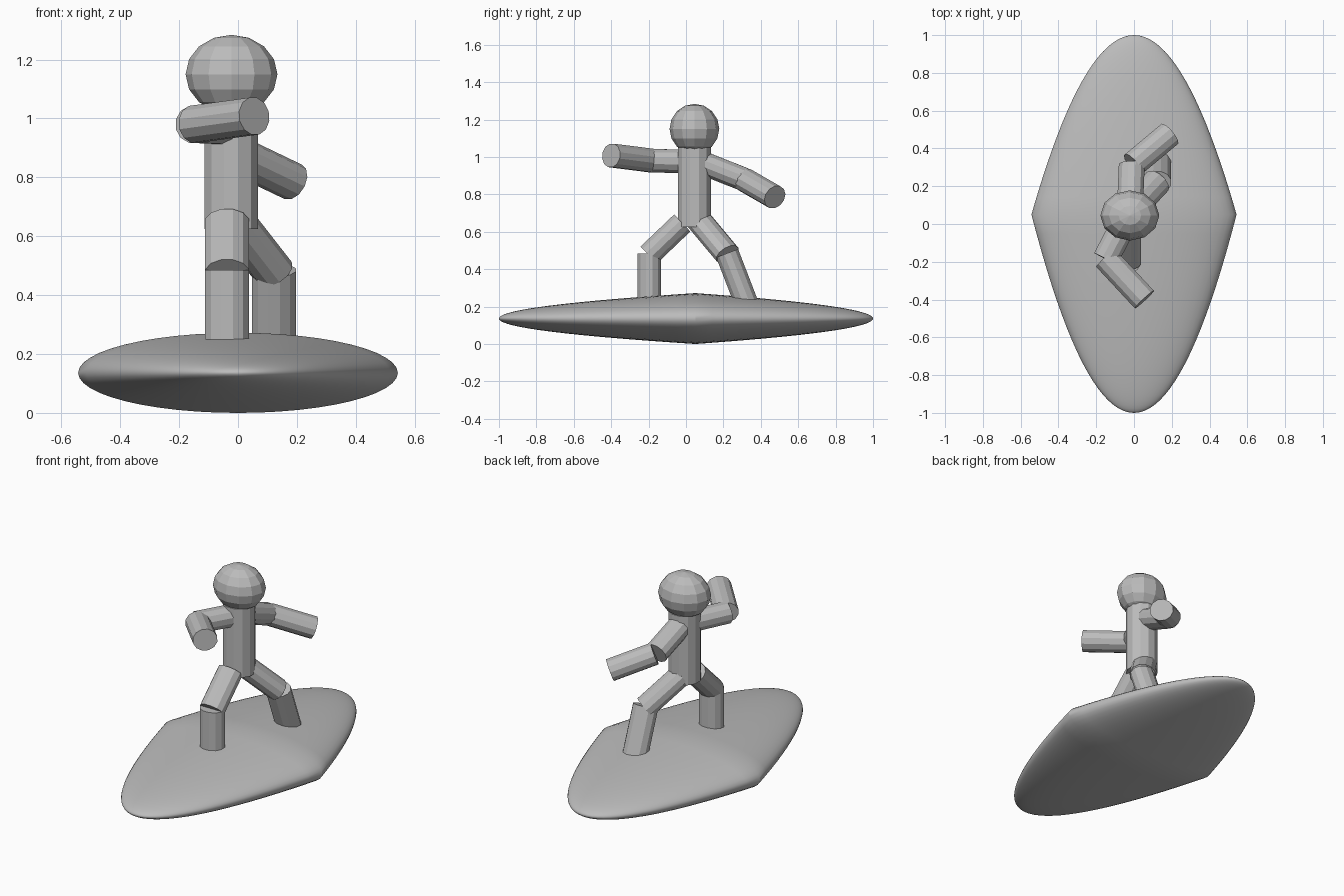
import bpy, bmesh, math
from mathutils import Vector

cube = bpy.data.objects.get("Cube")
if cube:
    bpy.data.objects.remove(cube, do_unlink=True)

grey = bpy.data.materials.new("plain grey")
grey.use_nodes = True
GREY = (0.5, 0.5, 0.5, 1)
grey.diffuse_color = GREY
grey.node_tree.nodes["Principled BSDF"].inputs["Base Color"].default_value = GREY


def finish(bm, name, angle=None):
    bmesh.ops.recalc_face_normals(bm, faces=bm.faces)
    mesh = bpy.data.meshes.new(name)
    bm.to_mesh(mesh)
    bm.free()
    mesh.materials.append(grey)
    obj = bpy.data.objects.new(name, mesh)
    bpy.context.collection.objects.link(obj)
    if angle:
        bpy.ops.object.select_all(action='DESELECT')
        obj.select_set(True)
        bpy.context.view_layer.objects.active = obj
        bpy.ops.object.shade_smooth_by_angle(angle=math.radians(angle))
    return obj


def limb(name, start, end, wide, deep, sides=12):
    """Capped tube with an oval section; 'wide' is its horizontal radius."""
    a, b = Vector(start), Vector(end)
    axis = (b - a).normalized()
    across = axis.cross(Vector((0, 0, 1)))
    across = across.normalized() if across.length > 0.01 else Vector((1, 0, 0))
    other = axis.cross(across)
    bm = bmesh.new()
    rings = []
    for p in (a, b):
        ring = []
        for i in range(sides):
            t = math.tau * (i + 0.5) / sides
            ring.append(bm.verts.new(p + across * wide * math.cos(t) + other * deep * math.sin(t)))
        rings.append(ring)
    for i in range(sides):
        j = (i + 1) % sides
        bm.faces.new((rings[0][i], rings[0][j], rings[1][j], rings[1][i]))
    for ring in rings:
        bm.faces.new(ring)
    return finish(bm, name)


# Board: oval sections shrinking along a parabola to both tips
MID_Y, MID_Z, HALF_W, HALF_H = 0.05, 0.136, 0.543, 0.136
STEPS, AROUND = 20, 48
bm = bmesh.new()
rings = []
for k in range(-STEPS + 1, STEPS):
    u = 1 - abs(k) / STEPS
    reach = 0.95 if k > 0 else 1.05
    y = MID_Y + math.copysign((1 - u * u) * reach, k)
    rings.append([bm.verts.new((HALF_W * u * math.cos(t), y, MID_Z + HALF_H * u * math.sin(t)))
                  for t in (math.tau * i / AROUND for i in range(AROUND))])
for r, s in zip(rings, rings[1:]):
    for i in range(AROUND):
        j = (i + 1) % AROUND
        bm.faces.new((r[i], r[j], s[j], s[i]))
for ring, y in ((rings[0], -1), (rings[-1], 1)):
    tip = bm.verts.new((0, y, MID_Z))
    for i in range(AROUND):
        bm.faces.new((ring[i], ring[(i + 1) % AROUND], tip))
finish(bm, "board", 30)

# Torso and head
limb("torso", (-0.023, 0.045, 0.625), (-0.023, 0.045, 1.05), 0.094, 0.092)
bm = bmesh.new()
bmesh.ops.create_uvsphere(bm, u_segments=12, v_segments=8, radius=1)
for v in bm.verts:
    v.co = Vector((-0.022 + 0.156 * v.co.x, 0.045 + 0.133 * v.co.y, 1.15 + 0.134 * v.co.z))
finish(bm, "head")

# Arms
ARM = (0.071, 0.065)
limb("front_upper_arm", (-0.03, 0.045, 0.975), (-0.15, -0.185, 0.98), *ARM)
limb("front_forearm", (-0.15, -0.18, 0.98), (0.055, -0.40, 1.008), *ARM)
limb("back_upper_arm", (-0.023, 0.045, 0.985), (-0.012, 0.31, 0.88), *ARM)
limb("back_forearm", (-0.005, 0.315, 0.877), (0.187, 0.475, 0.785), *ARM)

# Legs, sunk a little into the board
LEG = (0.077, 0.065)
limb("front_thigh", (-0.037, -0.02, 0.647), (-0.037, -0.2, 0.475), *LEG)
limb("front_shin", (-0.037, -0.197, 0.485), (-0.037, -0.197, 0.2), *LEG)
limb("back_thigh", (-0.02, 0.07, 0.66), (0.122, 0.222, 0.478), *LEG)
limb("back_shin", (0.122, 0.22, 0.485), (0.122, 0.33, 0.2), *LEG)
